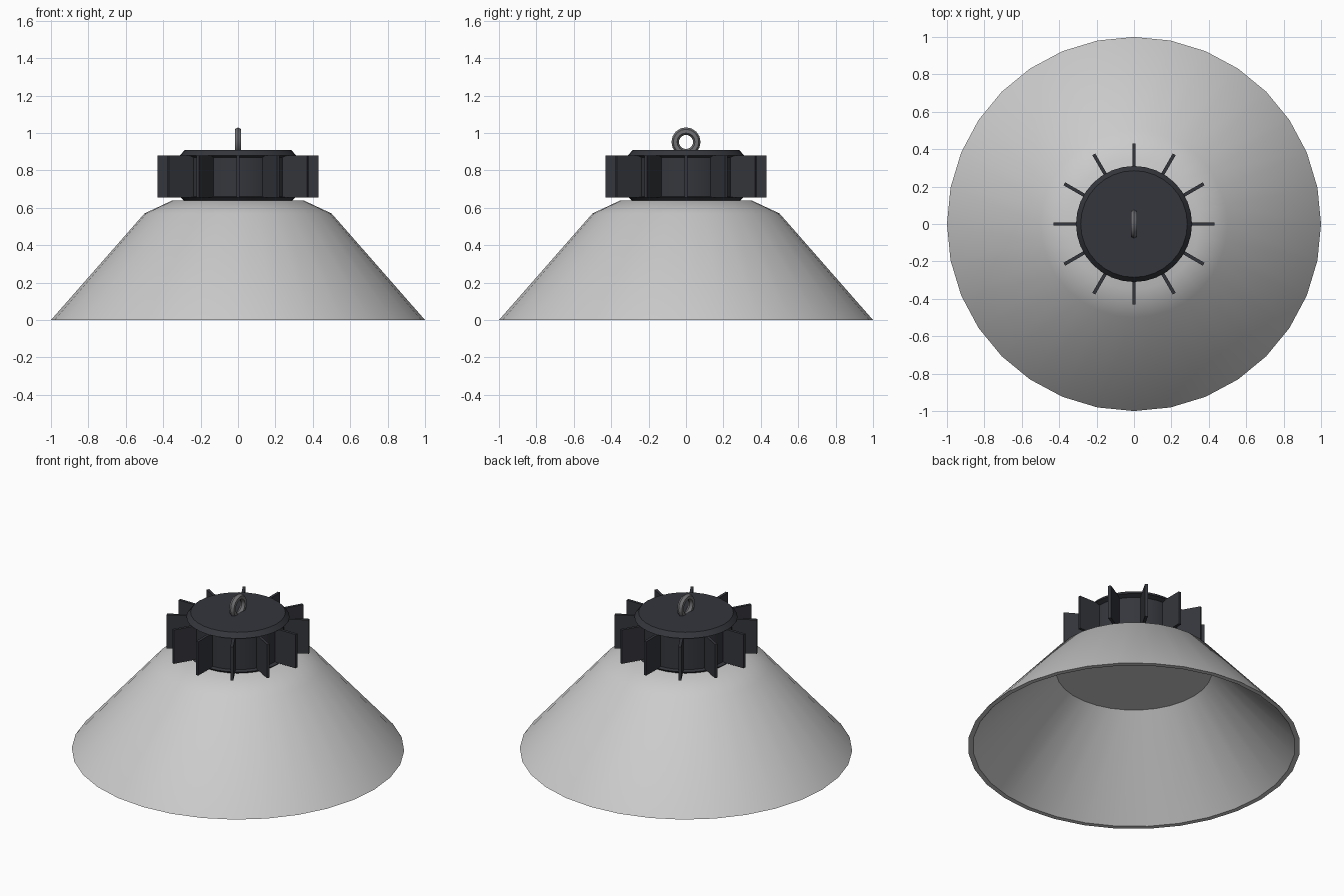
import bpy, bmesh, math
from mathutils import Matrix

if "Cube" in bpy.data.objects:
    bpy.data.objects.remove(bpy.data.objects["Cube"])


def finish(name, bm, color=None, smooth=True):
    bmesh.ops.recalc_face_normals(bm, faces=bm.faces[:])
    mesh = bpy.data.meshes.new(name)
    bm.to_mesh(mesh)
    bm.free()
    ob = bpy.data.objects.new(name, mesh)
    bpy.context.collection.objects.link(ob)
    if color:
        mat = bpy.data.materials.new(name + "_paint")
        mat.diffuse_color = (*color, 1)
        mat.use_nodes = True
        mat.node_tree.nodes["Principled BSDF"].inputs["Base Color"].default_value = mat.diffuse_color
        mesh.materials.append(mat)
    if smooth:
        bpy.ops.object.select_all(action='DESELECT')
        ob.select_set(True)
        bpy.context.view_layer.objects.active = ob
        bpy.ops.object.shade_smooth_by_angle(angle=math.radians(30))
    return ob


def lathe(name, profile, sides, color=None):
    """Revolve (radius, z) points; both ends are closed with flat discs."""
    bm = bmesh.new()
    rings = []
    for r, z in profile:
        rings.append([bm.verts.new((r * math.cos(2 * math.pi * i / sides),
                                    r * math.sin(2 * math.pi * i / sides), z))
                      for i in range(sides)])
    for a, b in zip(rings, rings[1:]):
        for i in range(sides):
            j = (i + 1) % sides
            bm.faces.new((a[i], a[j], b[j], b[i]))
    bm.faces.new(rings[0])
    bm.faces.new(rings[-1])
    return finish(name, bm, color)


DARK = (0.035, 0.037, 0.045)
STEEL = (0.16, 0.16, 0.17)

# Hollow reflector shade: inner ceiling, inner cone, rim, outer cone, top
lathe("shade", [(0.47, 0.52), (0.97, 0.0), (1.0, 0.0),
                (0.5, 0.57), (0.35, 0.64)], 32)

# Heat sink core with chamfered end flanges
lathe("heat_sink_core", [(0.285, 0.635), (0.305, 0.655), (0.28, 0.66),
                         (0.28, 0.87), (0.31, 0.88), (0.285, 0.91)], 32, DARK)

# Twelve radial cooling fins
bm = bmesh.new()
for i in range(12):
    m = (Matrix.Rotation(i * math.pi / 6, 4, 'Z')
         @ Matrix.Translation((0.35, 0, 0.768))
         @ Matrix.Diagonal((0.16, 0.018, 0.224, 1)))
    bmesh.ops.create_cube(bm, size=1, matrix=m)
finish("cooling_fins", bm, DARK, smooth=False)

# Hanging eye on top
bm = bmesh.new()
MAJOR, MINOR, R, T = 16, 6, 0.058, 0.02
loops = []
for i in range(MAJOR):
    a = 2 * math.pi * i / MAJOR
    loops.append([])
    for k in range(MINOR):
        b = 2 * math.pi * k / MINOR
        rad = R + T * math.cos(b)
        loops[-1].append(bm.verts.new((T * math.sin(b), rad * math.cos(a),
                                       0.952 + rad * math.sin(a))))
for i in range(MAJOR):
    p, q = loops[i], loops[(i + 1) % MAJOR]
    for k in range(MINOR):
        n = (k + 1) % MINOR
        bm.faces.new((p[k], p[n], q[n], q[k]))
finish("hanging_eye", bm, STEEL)
